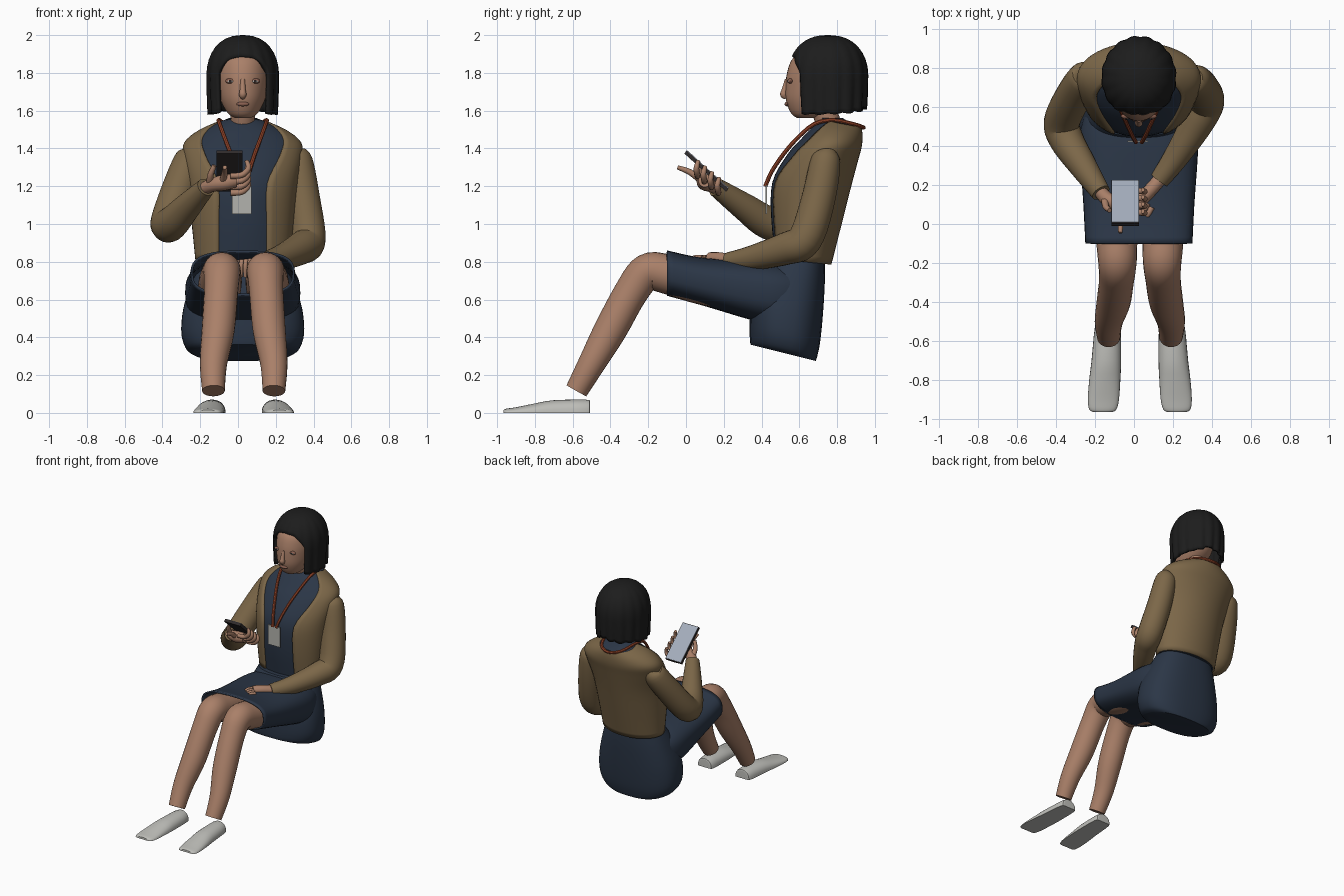
import bpy, bmesh, math, random
from mathutils import Vector, Matrix

if "Cube" in bpy.data.objects:
    bpy.data.objects.remove(bpy.data.objects["Cube"])

random.seed(4)
CX = 0.025  # body centre line


def material(name, r, g, b):
    m = bpy.data.materials.new(name)
    m.diffuse_color = (r, g, b, 1)
    m.use_nodes = True
    m.node_tree.nodes["Principled BSDF"].inputs["Base Color"].default_value = m.diffuse_color
    return m


SKIN = material("skin", 0.40, 0.215, 0.14)
TAN = material("tan jacket", 0.20, 0.135, 0.065)
NAVY = material("navy cloth", 0.024, 0.037, 0.062)
HAIR = material("black hair", 0.012, 0.012, 0.012)
SHOE = material("light grey shoe", 0.52, 0.52, 0.49)
CARD = material("card grey", 0.45, 0.45, 0.42)
STRAP = material("rust strap", 0.33, 0.065, 0.025)
DARK = material("dark case", 0.03, 0.024, 0.024)
SCREEN = material("pale screen", 0.37, 0.42, 0.50)
FEATURE = material("face shade", 0.25, 0.115, 0.08)


def make(name, verts, faces, mat):
    bm = bmesh.new()
    vs = [bm.verts.new(v) for v in verts]
    for f in faces:
        bm.faces.new([vs[i] for i in f])
    bmesh.ops.recalc_face_normals(bm, faces=bm.faces)
    me = bpy.data.meshes.new(name)
    bm.to_mesh(me)
    bm.free()
    me.materials.append(mat)
    ob = bpy.data.objects.new(name, me)
    bpy.context.collection.objects.link(ob)
    return ob


def loft(name, rings, mat, closed=True, caps=(True, True)):
    n = len(rings[0])
    verts = [p for r in rings for p in r]
    faces = [(i * n + j, i * n + (j + 1) % n, (i + 1) * n + (j + 1) % n, (i + 1) * n + j)
             for i in range(len(rings) - 1) for j in range(n if closed else n - 1)]
    if closed and caps[0]:
        faces.append(tuple(range(n)))
    if closed and caps[1]:
        faces.append(tuple(range((len(rings) - 1) * n, len(rings) * n)))
    return make(name, verts, faces, mat)


def smooth(keys, steps=5):
    """Catmull-Rom interpolation through rows of numbers."""
    k = [keys[0]] + list(keys) + [keys[-1]]
    out = []
    for i in range(1, len(k) - 2):
        for s in range(steps):
            t = s / steps
            out.append([0.5 * (2 * b + (c - a) * t + (2 * a - 5 * b + 4 * c - d) * t * t
                               + (3 * b - a - 3 * c + d) * t ** 3)
                        for a, b, c, d in zip(*k[i - 1:i + 3])])
    return out + [list(keys[-1])]


def tube(name, keys, mat, sides=20, steps=5):
    """Round limb through (x, y, z, radius) points."""
    pts = smooth(keys, steps)
    ps = [Vector(p[:3]) for p in pts]
    rings, up = [], None
    for i, p in enumerate(ps):
        d = (ps[min(i + 1, len(ps) - 1)] - ps[max(i - 1, 0)]).normalized()
        up = d.orthogonal() if up is None else up - d * up.dot(d)
        up.normalize()
        side = d.cross(up)
        rings.append([p + pts[i][3] * (up * math.cos(a) + side * math.sin(a))
                      for a in (2 * math.pi * j / sides for j in range(sides))])
    return loft(name, rings, mat)


def power(v, n):
    return math.copysign(abs(v) ** (2 / n), v)


def section(z, yf, yb, hw, tilt=0.0, n=2.0, t0=0.0, count=40, grow=0.0):
    """Horizontal body ring, starting at the front; t0 leaves a front gap."""
    cy, hd = (yf + yb) / 2, (yb - yf) / 2 + grow
    out = []
    for j in range(count):
        t = t0 + (2 * math.pi - 2 * t0) * j / (count - 1 if t0 else count)
        y = -hd * power(math.cos(t), n)
        out.append((CX + (hw + grow) * power(math.sin(t), n), cy + y, z + tilt * y))
    return out


def solidify(ob, thick):
    m = ob.modifiers.new("thickness", "SOLIDIFY")
    m.thickness, m.offset = thick, -1


def ball(name, loc, scale, mat):
    bm = bmesh.new()
    bmesh.ops.create_uvsphere(bm, u_segments=16, v_segments=10, radius=1,
                              matrix=Matrix.Translation(loc) @ Matrix.Diagonal((*scale, 1)))
    me = bpy.data.meshes.new(name)
    bm.to_mesh(me)
    bm.free()
    me.materials.append(mat)
    bpy.context.collection.objects.link(bpy.data.objects.new(name, me))


def box(name, loc, size, mat, rot=0.0):
    bm = bmesh.new()
    bmesh.ops.create_cube(bm, size=1, matrix=Matrix.Translation(loc) @ Matrix.Rotation(rot, 4, 'X')
                          @ Matrix.Diagonal((*size, 1)))
    me = bpy.data.meshes.new(name)
    bm.to_mesh(me)
    bm.free()
    me.materials.append(mat)
    bpy.context.collection.objects.link(bpy.data.objects.new(name, me))


# Torso: z, front y, back y, half width, jacket opening, tilt
TORSO = smooth([(0.80, 0.465, 0.77, 0.25, 0.13, -0.1), (1.0, 0.44, 0.82, 0.27, 0.13, -0.1),
                (1.2, 0.445, 0.87, 0.29, 0.135, -0.1), (1.35, 0.525, 0.91, 0.315, 0.20, -0.1),
                (1.43, 0.60, 0.93, 0.31, 0.22, -0.15), (1.49, 0.66, 0.935, 0.24, 0.185, -0.2),
                (1.535, 0.71, 0.93, 0.14, 0.122, -0.22)], 4)
loft("shirt", [section(z, f, b, w, t, grow=-0.012) for z, f, b, w, o, t in TORSO]
     + [section(1.56, 0.69, 0.83, 0.075)], NAVY)
jacket = loft("jacket", [section(z, f, b, w, t, t0=math.asin(o / w)) for z, f, b, w, o, t in TORSO],
              TAN, closed=False)
solidify(jacket, 0.02)

# Skirt: seat part and open lap part
SEAT = smooth([(0.81, 0.45, 0.735, 0.225, 0.0), (0.70, 0.39, 0.735, 0.27, -0.05),
               (0.55, 0.345, 0.725, 0.315, -0.15), (0.42, 0.337, 0.71, 0.325, -0.25),
               (0.345, 0.338, 0.695, 0.30, -0.25), (0.318, 0.342, 0.687, 0.26, -0.25)], 4)
loft("skirt_seat", [section(*s, n=2.5) for s in SEAT], NAVY)
LAP = smooth([(-0.10, 0.62, 0.86, 0.275), (0.10, 0.565, 0.82, 0.285), (0.44, 0.47, 0.80, 0.305),
              (0.58, 0.50, 0.77, 0.27)], 4)
lap = loft("skirt_lap", [[(CX + w * power(math.cos(a), 2.8), y, (lo + hi) / 2 + (hi - lo) / 2 * power(math.sin(a), 2.8))
                          for a in (2 * math.pi * j / 40 for j in range(40))]
                         for y, lo, hi, w in LAP], NAVY, caps=(False, True))
solidify(lap, 0.012)

# Legs and shoes, mirrored about the centre line
for label, s in (("left", 1), ("right", -1)):
    c = 0.03
    tube(label + "_leg", [(c + s * 0.13, 0.45, 0.62, 0.11), (c + s * 0.125, 0.10, 0.685, 0.115),
                          (c + s * 0.118, -0.10, 0.735, 0.105), (c + s * 0.115, -0.205, 0.745, 0.098),
                          (c + s * 0.12, -0.29, 0.64, 0.09), (c + s * 0.135, -0.40, 0.44, 0.087),
                          (c + s * 0.16, -0.50, 0.26, 0.072), (c + s * 0.16, -0.58, 0.117, 0.06)],
         SKIN, 24)
    shoe = smooth([(-0.508, 0.045, 0.060, 0.165), (-0.53, 0.066, 0.07, 0.165), (-0.70, 0.076, 0.067, 0.172),
                   (-0.80, 0.080, 0.05, 0.18), (-0.90, 0.080, 0.030, 0.187), (-0.952, 0.070, 0.022, 0.19),
                   (-0.965, 0.050, 0.016, 0.19)], 3)
    loft(label + "_shoe", [[(c + s * x + w * math.cos(a), y, h * math.sin(a) ** 0.8 if 0 < j < 14 else 0)
                            for j, a in ((j, math.pi * j / 14) for j in range(15))]
                           for y, w, h, x in shoe], SHOE)

# Sleeves
tube("right_sleeve", [(-0.245, 0.77, 1.385, 0.03), (-0.25, 0.76, 1.35, 0.08), (-0.31, 0.66, 1.19, 0.092),
                      (-0.37, 0.525, 1.01, 0.093), (-0.345, 0.43, 1.01, 0.088), (-0.27, 0.31, 1.09, 0.073),
                      (-0.17, 0.16, 1.195, 0.05)], TAN, 24)
tube("left_sleeve", [(0.305, 0.745, 1.375, 0.04), (0.315, 0.74, 1.34, 0.078), (0.345, 0.70, 1.13, 0.09),
                     (0.372, 0.63, 0.92, 0.092), (0.33, 0.53, 0.87, 0.086), (0.22, 0.35, 0.82, 0.066),
                     (0.13, 0.225, 0.80, 0.05)], TAN, 24)

# Right hand cradling the phone
tube("right_palm", [(-0.19, 0.19, 1.18, 0.035), (-0.14, 0.13, 1.205, 0.036), (-0.07, 0.10, 1.22, 0.043),
                    (-0.01, 0.10, 1.23, 0.035)], SKIN, 14, 4)
for i in range(4):
    y, z = 0.06 + 0.037 * i, 1.285 - 0.03 * i
    tube("right_finger_%d" % i, [(-0.04, y, z - 0.03, 0.016), (0.02, y, z - 0.025, 0.016),
                                 (0.055, y - 0.005, z + 0.01, 0.015), (0.045, y + 0.005, z + 0.05, 0.011)],
         SKIN, 10, 4)
tube("right_index", [(-0.08, 0.08, 1.23, 0.018), (-0.07, 0.02, 1.275, 0.016), (-0.07, -0.045, 1.30, 0.011)],
     SKIN, 10, 4)
tube("right_thumb", [(-0.15, 0.13, 1.21, 0.02), (-0.145, 0.09, 1.26, 0.017), (-0.125, 0.07, 1.31, 0.012)],
     SKIN, 10, 4)

# Left hand resting on the lap
tube("left_palm", [(0.15, 0.25, 0.80, 0.035), (0.09, 0.18, 0.815, 0.035), (0.04, 0.13, 0.815, 0.036)],
     SKIN, 14, 4)
for i in range(4):
    x, y = 0.005 + 0.022 * i, 0.145 - 0.02 * i
    tube("left_finger_%d" % i, [(x + 0.02, y, 0.82, 0.015), (x, y - 0.04, 0.82, 0.014),
                                (x - 0.01, y - 0.06, 0.78, 0.012), (x - 0.01, y - 0.05, 0.72, 0.01)],
         SKIN, 10, 4)

# Phone: dark body with a thin screen plate
tilt = math.atan2(-0.21, 0.23)
normal = Vector((0, 0.675, 0.738))
centre = Vector((-0.045, 0.108, 1.28))
box("phone_body", centre, (0.14, 0.30, 0.02), DARK, tilt)
box("phone_screen", centre + normal * 0.0115, (0.134, 0.292, 0.004), SCREEN, tilt)

# Neck strap and badge
half = [(0.015, 0.42, 1.20), (0.035, 0.455, 1.28), (0.065, 0.52, 1.375), (0.095, 0.59, 1.455),
        (0.122, 0.68, 1.53), (0.125, 0.78, 1.55), (0.085, 0.90, 1.525), (0, 0.94, 1.51)]
loop = [(CX + x, y, z, 0.011) for x, y, z in half] + [(CX - x, y, z, 0.011) for x, y, z in half[-2::-1]]
tube("neck_strap", loop, STRAP, 8, 3)
box("badge", (0.02, 0.425, 1.13), (0.105, 0.009, 0.155), CARD)

# Neck, head and face
tube("neck", [(CX, 0.78, 1.48, 0.07), (CX, 0.745, 1.56, 0.066), (CX, 0.72, 1.66, 0.07)], SKIN)
HEAD = smooth([(1.56, 0.59, 0.68, 0.04), (1.585, 0.557, 0.74, 0.078), (1.65, 0.53, 0.84, 0.115),
               (1.72, 0.527, 0.88, 0.132), (1.80, 0.535, 0.89, 0.138), (1.88, 0.568, 0.87, 0.125),
               (1.94, 0.66, 0.82, 0.07)], 4)
loft("head", [section(*h) for h in HEAD], SKIN)
tube("nose", [(CX, 0.535, 1.765, 0.012), (CX, 0.522, 1.71, 0.016), (CX, 0.518, 1.685, 0.02),
              (CX, 0.53, 1.668, 0.012)], SKIN, 12, 4)
ball("lips", (CX, 0.534, 1.635), (0.034, 0.012, 0.012), FEATURE)
for label, s in (("left", 1), ("right", -1)):
    ball(label + "_eyelid", (CX + s * 0.066, 0.553, 1.757), (0.027, 0.013, 0.014), FEATURE)
    ball(label + "_eye", (CX + s * 0.066, 0.549, 1.755), (0.018, 0.012, 0.008), CARD)
    ball(label + "_pupil", (CX + s * 0.066, 0.540, 1.755), (0.007, 0.005, 0.007), DARK)

# Bob hair: scalloped shell, short over the face and long elsewhere
COLS, TOP, LOW = 96, 9, 8
verts, faces = [], []
for j in range(COLS):
    t = -math.pi + 2 * math.pi * j / COLS
    strand = j % 6 / 5
    front = min(abs(t) / 0.80, 1)
    end = math.radians(62 + 28 * front ** 3)
    if strand == 0:
        base = 1.565 + 0.045 * (abs(t) / math.pi) + random.uniform(-0.012, 0.012)
    for i in range(TOP + LOW):
        if i < TOP:
            a = end * (i + 0.15) / (TOP - 0.85)
            r, z = math.sin(a) ** 0.85, 1.79 + 0.21 * math.cos(a)
        else:
            k = (i - TOP + 1) / LOW
            r, z = 1 - 0.03 * k * k, 1.79 + (base + 0.012 * abs(strand - 0.5) - 1.79) * k
        r *= 1 - 0.055 * (i / (TOP + LOW)) * (2 * strand - 1) ** 2
        verts.append((CX + 0.194 * r * math.sin(t), 0.752 - 0.215 * r * math.cos(t), z))
for j in range(COLS):
    k = (j + 1) % COLS
    tm = abs(-math.pi + 2 * math.pi * (j + 0.5) / COLS)
    n = TOP + LOW
    for i in range((TOP if tm < 0.80 else n) - 1):
        faces.append((j * n + i, k * n + i, k * n + i + 1, j * n + i + 1))
faces.append(tuple(j * n for j in range(COLS)))
hair = make("bob_hair", verts, faces, HAIR)
solidify(hair, 0.02)

# Smooth shading with crisp edges
bpy.ops.object.select_all(action='SELECT')
bpy.context.view_layer.objects.active = hair
bpy.ops.object.shade_smooth_by_angle(angle=math.radians(40))
